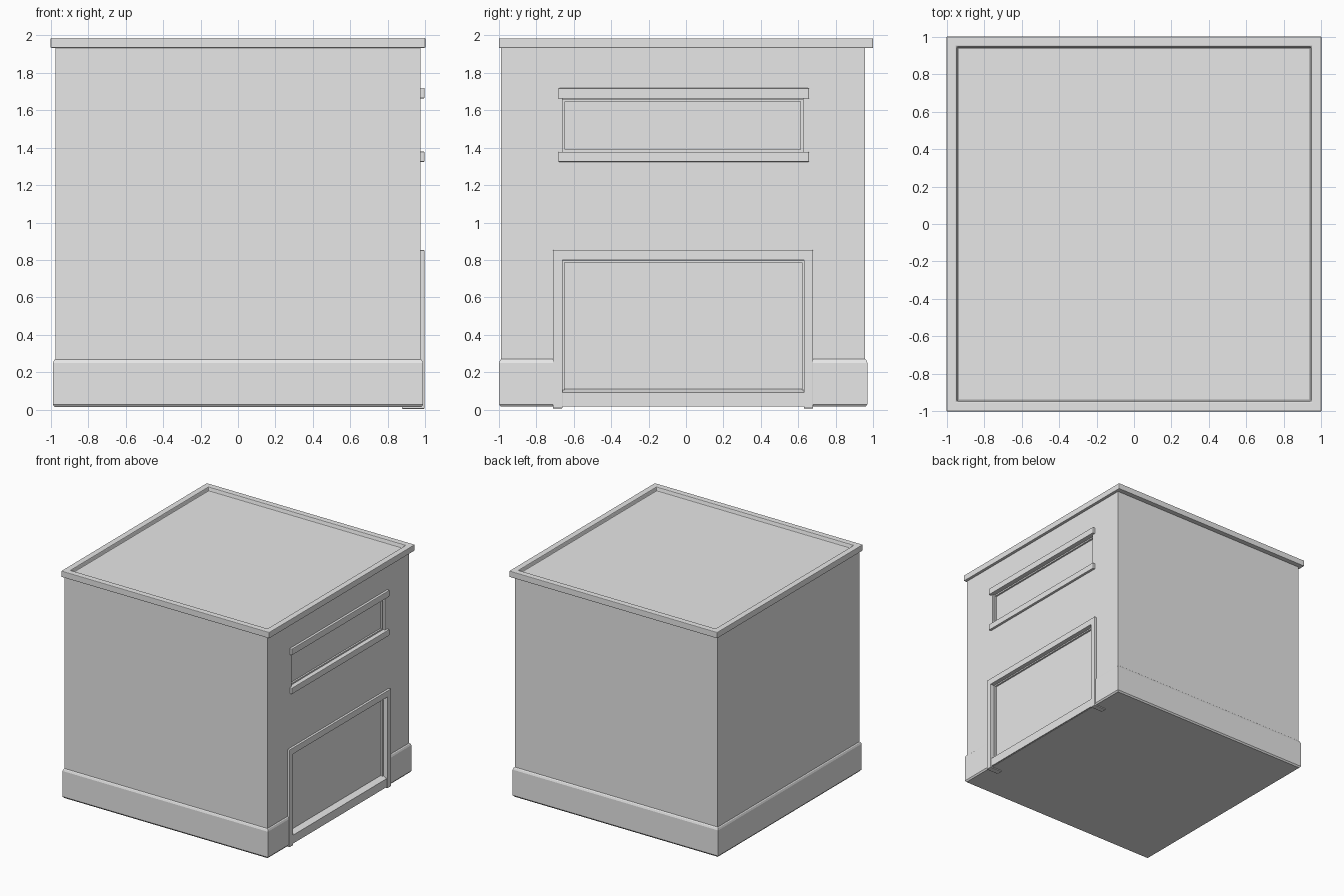
import bpy
import bmesh

old = bpy.data.objects.get("Cube")
if old:
    bpy.data.objects.remove(old, do_unlink=True)

grey = bpy.data.materials.new("plain grey")
grey.use_nodes = True
grey.diffuse_color = (0.8, 0.8, 0.8, 1)
grey.node_tree.nodes["Principled BSDF"].inputs["Base Color"].default_value = (0.8, 0.8, 0.8, 1)


def finish(name, bm, bevel=0.0):
    """Turn a bmesh into a named object with optional softened edges."""
    bmesh.ops.recalc_face_normals(bm, faces=bm.faces)
    mesh = bpy.data.meshes.new(name)
    bm.to_mesh(mesh)
    bm.free()
    mesh.materials.append(grey)
    obj = bpy.data.objects.new(name, mesh)
    bpy.context.collection.objects.link(obj)
    if bevel:
        mod = obj.modifiers.new("soft edges", "BEVEL")
        mod.width = bevel
        mod.segments = 2
        mod.limit_method = "ANGLE"
    return obj


def loft(x, y, rings):
    """Stack rectangles, each given as (inset, height)."""
    bm = bmesh.new()
    loops = []
    for inset, z in rings:
        x0, x1, y0, y1 = x[0] + inset, x[1] - inset, y[0] + inset, y[1] - inset
        loops.append([bm.verts.new((a, b, z)) for a, b in
                      ((x0, y0), (x1, y0), (x1, y1), (x0, y1))])
    for low, high in zip(loops, loops[1:]):
        for i in range(4):
            j = (i + 1) % 4
            bm.faces.new((low[i], low[j], high[j], high[i]))
    bm.faces.new(loops[0][::-1])
    bm.faces.new(loops[-1])
    return bm


def box(name, x, y, z, bevel=0.0):
    return finish(name, loft(x, y, [(0, z[0]), (0, z[1])]), bevel)


def cut(target, cutter):
    mod = target.modifiers.new("opening", "BOOLEAN")
    mod.operation = "DIFFERENCE"
    mod.solver = "EXACT"
    mod.object = cutter
    bpy.context.view_layer.objects.active = target
    bpy.ops.object.modifier_apply(modifier=mod.name)


# Walls and skirting
PANEL = 0.942
DOOR_Y, DOOR_TOP = (-0.66, 0.63), 0.798
WIN_Y, WIN_Z = (-0.66, 0.625), (1.36, 1.67)
walls = box("walls", (-0.975, 0.975), (-0.988, 0.957), (0.03, 1.95))
skirting = finish("skirting", loft((-0.988, 0.988), (-1.0, 0.97),
                  [(0.01, 0.015), (0, 0.028), (0, 0.25), (0.006, 0.265), (0.014, 0.272)]))

# Door and window recesses
door_cutter = box("door_cutter", (PANEL, 1.2), DOOR_Y, (0.05, DOOR_TOP))
window_cutter = box("window_cutter", (PANEL, 1.2), WIN_Y, WIN_Z)
for target, cutter in ((walls, door_cutter), (walls, window_cutter), (skirting, door_cutter)):
    cut(target, cutter)
for cutter in (door_cutter, window_cutter):
    bpy.data.objects.remove(cutter, do_unlink=True)

# Roof cornice with a sunken flat roof
bm = loft((-1, 1), (-1, 1), [(0, 1.932), (0, 1.985)])
bm.normal_update()
top = max(bm.faces, key=lambda f: f.calc_center_median().z)
bmesh.ops.inset_region(bm, faces=[top], thickness=0.075)
bmesh.ops.inset_region(bm, faces=[top], thickness=0.01, depth=-0.03)
finish("roof_cornice", bm, 0.005)

# Door surround
for side, y in (("right", (-0.712, -0.66)), ("left", (0.63, 0.68))):
    box(side + "_door_jamb", (0.875, 0.995), y, (0.006, 0.82), 0.004)
box("door_lintel", (0.92, 0.995), (-0.712, 0.68), (DOOR_TOP, 0.853), 0.004)

# Sloping door sill
bm = loft((0.92, 0.989), DOOR_Y, [(0, 0.017), (0, 0.09)])
for v in bm.verts:
    if v.co.z > 0.05 and v.co.x < 0.95:
        v.co.z += 0.03
finish("door_sill", bm)

# Window ledges
for name, z in (("window_head", (1.662, 1.718)), ("window_sill", (1.324, 1.378))):
    box(name, (0.92, 0.996), (-0.682, 0.658), z, 0.005)


def thin_frame(name, y, z, width):
    """Slim strips lining a recess."""
    x = (PANEL - 0.01, PANEL + 0.015)
    box(name + "_right_strip", x, (y[0], y[0] + width), z)
    box(name + "_left_strip", x, (y[1] - width, y[1]), z)
    box(name + "_top_strip", x, y, (z[1] - width, z[1]))
    box(name + "_bottom_strip", x, y, (z[0], z[0] + width))


thin_frame("window", WIN_Y, (1.378, 1.66), 0.012)
thin_frame("door", DOOR_Y, (0.09, DOOR_TOP), 0.011)
